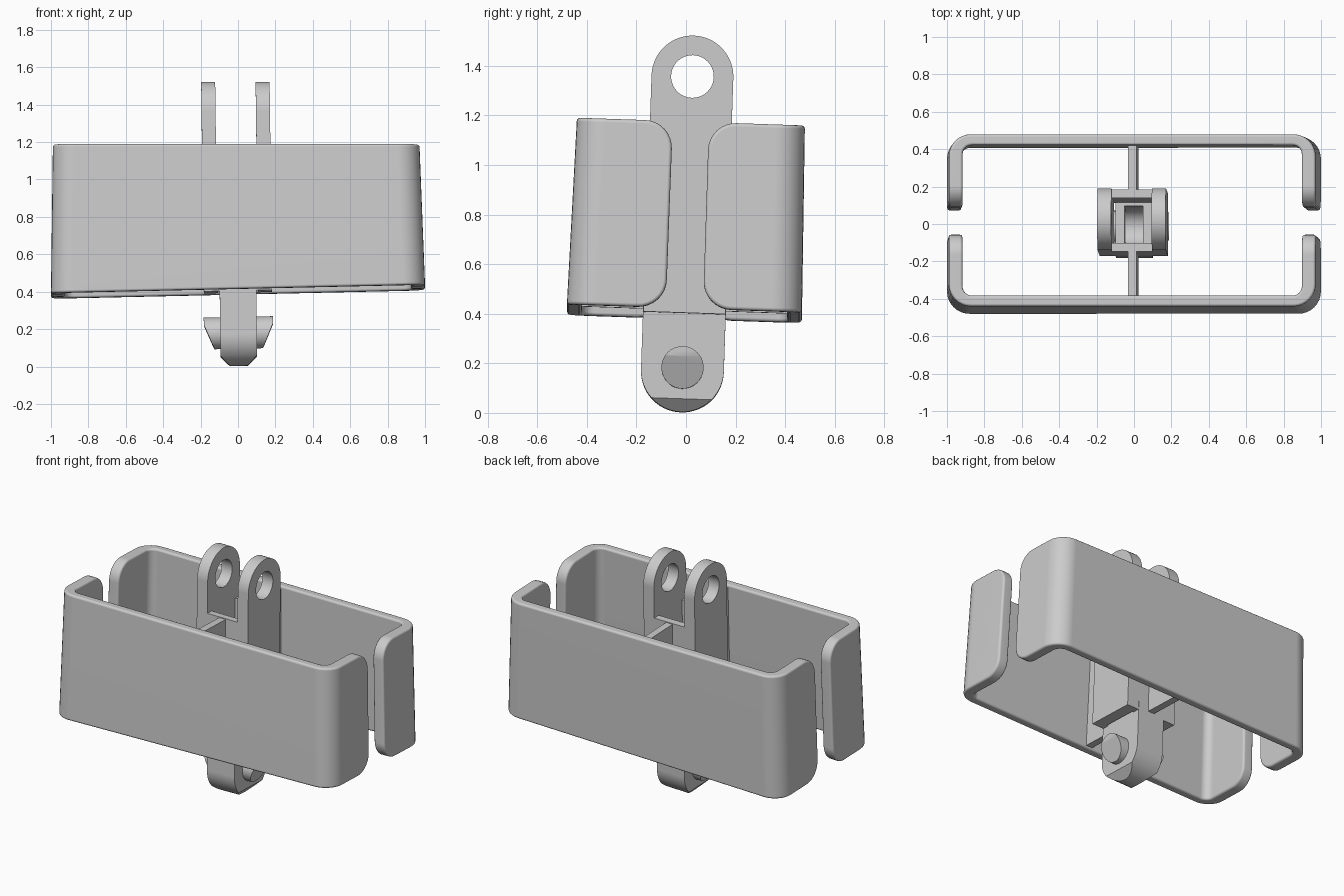
import bpy, bmesh
from math import sin, cos, pi, radians
from mathutils import Vector

if "Cube" in bpy.data.objects:
    bpy.data.objects.remove(bpy.data.objects["Cube"])

BOTTOM, TOP = 0.40, 1.175        # height range of the shells


def warp(v):
    """Slight lean of the whole link plus the slanted lower rim."""
    t = min(max((v.z - BOTTOM) / (TOP - BOTTOM), 0), 1)
    return Vector((v.x - 0.0125 * (v.z - BOTTOM),
                   v.y + 0.034 * (v.z - 0.77) + 0.006,
                   v.z - 0.034 * v.y + 0.0225 * v.x * (1 - t)))


def finish(name, bm):
    bmesh.ops.recalc_face_normals(bm, faces=bm.faces)
    for v in bm.verts:
        v.co = warp(v.co)
    me = bpy.data.meshes.new(name)
    bm.to_mesh(me)
    bm.free()
    ob = bpy.data.objects.new(name, me)
    bpy.context.collection.objects.link(ob)
    return ob


def activate(ob):
    bpy.ops.object.select_all(action='DESELECT')
    ob.select_set(True)
    bpy.context.view_layer.objects.active = ob


def smooth(ob, bevel=0.0):
    activate(ob)
    if bevel:
        m = ob.modifiers.new("bevel", 'BEVEL')
        m.width, m.segments = bevel, 3
        m.limit_method, m.angle_limit = 'ANGLE', radians(35)
        bpy.ops.object.modifier_apply(modifier=m.name)
    bpy.ops.object.shade_smooth_by_angle(angle=radians(32))
    m = ob.modifiers.new("normals", 'WEIGHTED_NORMAL')
    m.keep_sharp = True


def prism(profile, x0, x1):
    """Extrude a (y, z) profile from x0 to x1."""
    bm = bmesh.new()
    f = bm.faces.new([bm.verts.new((x0, y, z)) for y, z in profile])
    r = bmesh.ops.extrude_face_region(bm, geom=[f])
    for v in r['geom']:
        if isinstance(v, bmesh.types.BMVert):
            v.co.x = x1
    return bm


def arch(r, zc, zend, n=28):
    """Half-round profile; straight sides run from zc to zend."""
    s = 1 if zc > zend else -1
    pts = [(r * cos(pi * i / n), zc + s * r * sin(pi * i / n)) for i in range(n + 1)]
    return pts + [(-r, zend), (r, zend)]


def disc(r, zc, n=40):
    return [(r * cos(2 * pi * i / n), zc + r * sin(2 * pi * i / n)) for i in range(n)]


def rect(y0, y1, z0, z1):
    return [(y0, z0), (y1, z0), (y1, z1), (y0, z1)]


def chop(bm, co, no):
    """Slice off everything beyond a plane and close the cut."""
    r = bmesh.ops.bisect_plane(bm, geom=bm.verts[:] + bm.edges[:] + bm.faces[:],
                               plane_co=co, plane_no=no, clear_outer=True)
    edges = [e for e in r['geom_cut'] if isinstance(e, bmesh.types.BMEdge)]
    bmesh.ops.holes_fill(bm, edges=edges, sides=0)


def cut(ob, bm):
    cutter = finish(ob.name + "_cutter", bm)
    cutter.hide_render = True
    activate(ob)
    m = ob.modifiers.new("cut", 'BOOLEAN')
    m.operation, m.object, m.solver = 'DIFFERENCE', cutter, 'EXACT'
    bpy.ops.object.modifier_apply(modifier=m.name)
    bpy.data.objects.remove(cutter)


def shell(name, side):
    """C-shaped cover with rounded flap ends, wider at the bottom."""
    w, d, tx, ty, gap, rr, ro, ri = 1.0, 0.474, 0.075, 0.06, 0.075, 0.115, 0.12, 0.05
    half = []                                  # outer xy, inner xy, rim drop
    for i in range(9):
        a = i * pi / 16
        y = gap + rr * (1 - cos(a))
        half.append(((w, y), (w - tx, y), rr * (1 - sin(a))))
    for i in range(9):
        a = i * pi / 16
        half.append(((w - ro + ro * cos(a), d - ro + ro * sin(a)),
                     (w - tx - ri + ri * cos(a), d - ty - ri + ri * sin(a)), 0))
    full = half + [((-o[0], o[1]), (-i[0], i[1]), h) for o, i, h in reversed(half)]
    bm = bmesh.new()
    rings = []
    for o, i, h in full:
        ring = []
        for (x, y), z in ((o, BOTTOM + h), (o, TOP - h), (i, TOP - h), (i, BOTTOM + h)):
            t = (z - BOTTOM) / (TOP - BOTTOM)
            ring.append(bm.verts.new((x * (1 - 0.02 * t), side * y * (1 - 0.03 * t), z)))
        rings.append(ring)
    for a, b in zip(rings, rings[1:]):
        for k in range(4):
            bm.faces.new((a[k], a[(k + 1) % 4], b[(k + 1) % 4], b[k]))
    bm.faces.new(rings[0])
    bm.faces.new(rings[-1][::-1])
    bmesh.ops.recalc_face_normals(bm, faces=bm.faces)
    bmesh.ops.dissolve_limit(bm, angle_limit=radians(1.5), verts=bm.verts[:], edges=bm.edges[:])
    smooth(finish(name, bm), 0.014)


# Front and back covers
shell("front_shell", -1)
shell("back_shell", 1)

# Side plates with the upper eyelets, and the lower pin stubs
for s, label in ((-1, "left"), (1, "right")):
    plate = finish(label + "_eyelet_plate", prism(arch(0.165, 1.357, BOTTOM), s * 0.108, s * 0.183))
    cut(plate, prism(disc(0.086, 1.357), s * 0.05, s * 0.25))
    smooth(plate)
    pin = prism(disc(0.085, 0.18), s * 0.08, s * 0.185)
    chop(pin, (s * 0.185, 0, 0.225), (s * 0.125, 0, -0.053))
    smooth(finish(label + "_pin", pin))

# Cross walls joining the plates, and webs out to the covers
for s, label in ((-1, "front"), (1, "back")):
    wall = prism(rect(s * 0.12, s * 0.165, BOTTOM, 1.16), -0.11, 0.11)
    smooth(finish(label + "_cross_wall", wall))
    web = prism(rect(s * 0.16, s * 0.43, BOTTOM + 0.015, 1.155), -0.023, 0.023)
    smooth(finish(label + "_web", web))

# Hollow lower tongue with chamfered foot
bm = prism(arch(0.167, 0.17, 0.46), -0.098, 0.098)
for s in (-1, 1):
    chop(bm, (s * 0.098, 0, 0.055), (s * 0.055, 0, -0.053))
tongue = finish("tongue", bm)
cut(tongue, prism(arch(0.1, 0.17, 0.6), -0.05, 0.05))
smooth(tongue)
